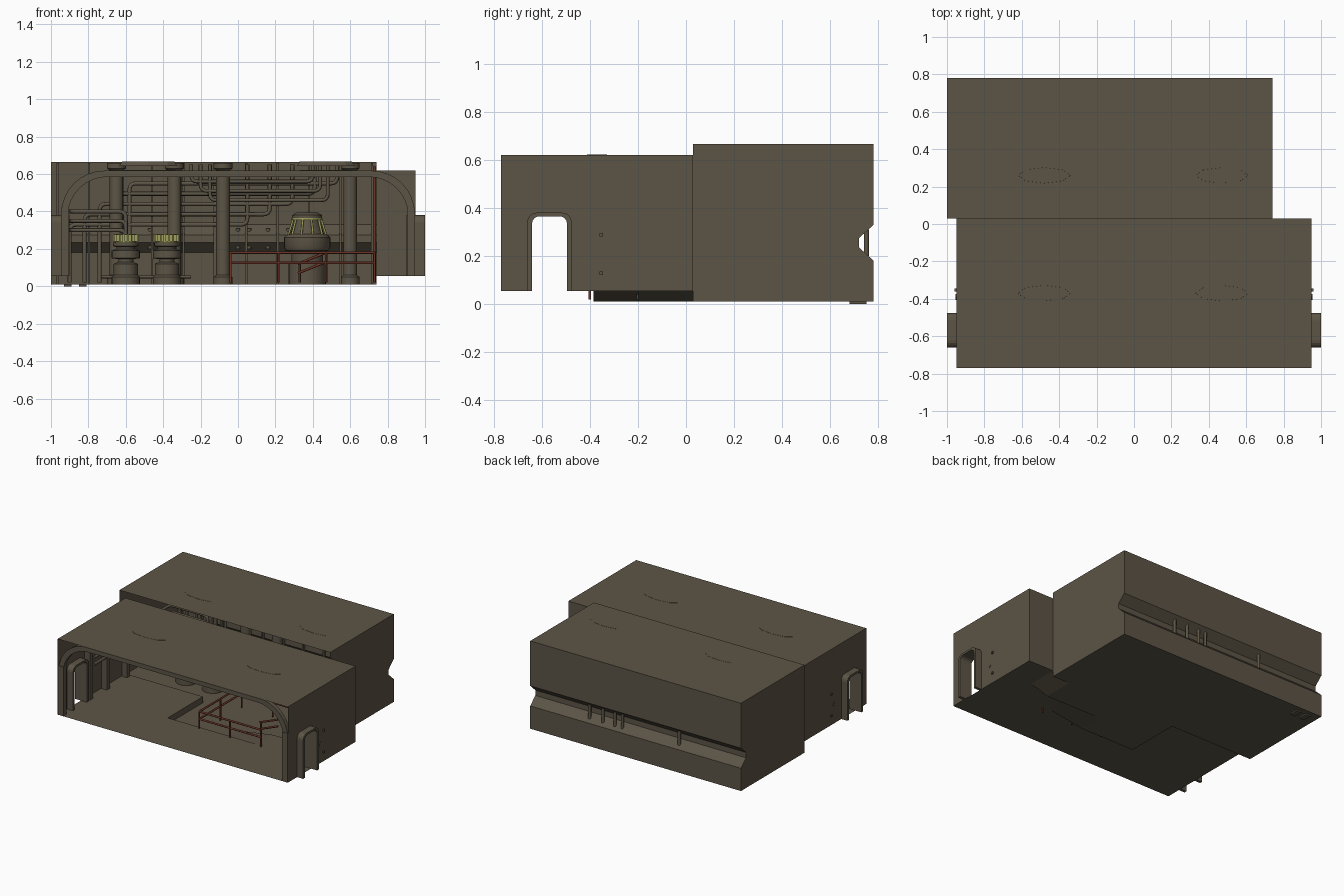
import bpy, bmesh, math
from mathutils import Vector

cube = bpy.data.objects.get("Cube")
if cube:
    bpy.data.objects.remove(cube, do_unlink=True)


def material(name, rgb):
    m = bpy.data.materials.new(name)
    m.use_nodes = True
    m.diffuse_color = (*rgb, 1)
    m.node_tree.nodes["Principled BSDF"].inputs["Base Color"].default_value = (*rgb, 1)
    return m


STONE = material("olive brown", (0.107, 0.089, 0.061))
RED = material("rust red", (0.15, 0.035, 0.02))
LIME = material("pale yellow green", (0.35, 0.35, 0.11))


def finish(name, bm, mat, smooth=False):
    me = bpy.data.meshes.new(name)
    bm.to_mesh(me)
    bm.free()
    me.materials.append(mat)
    ob = bpy.data.objects.new(name, me)
    bpy.context.collection.objects.link(ob)
    if smooth:
        bpy.ops.object.select_all(action='DESELECT')
        ob.select_set(True)
        bpy.context.view_layer.objects.active = ob
        bpy.ops.object.shade_smooth_by_angle(angle=0.6)
    return ob


def sheet(name, pts, normal):
    """Single flat panel whose normal points along the given direction."""
    bm = bmesh.new()
    f = bm.faces.new([bm.verts.new(p) for p in pts])
    f.normal_update()
    if f.normal.dot(Vector(normal)) < 0:
        f.normal_flip()
    return finish(name, bm, STONE)


def level(name, x0, x1, y0, y1, z, up, z1=None):
    z1 = z if z1 is None else z1
    return sheet(name, [(x0, y0, z), (x1, y0, z1), (x1, y1, z1), (x0, y1, z)], (0, 0, up))


def box(name, x0, x1, y0, y1, z0, z1, mat=STONE):
    bm = bmesh.new()
    bmesh.ops.create_cube(bm, size=1)
    for v in bm.verts:
        v.co = ((x0 + x1) / 2 + v.co.x * (x1 - x0), (y0 + y1) / 2 + v.co.y * (y1 - y0),
                (z0 + z1) / 2 + v.co.z * (z1 - z0))
    return finish(name, bm, mat)


def lathe(name, x, y, profile, mat=STONE, sides=24):
    """Turned part from (radius, height) pairs."""
    bm = bmesh.new()
    rings = [[bm.verts.new((x + r * math.cos(math.tau * i / sides),
                            y + r * math.sin(math.tau * i / sides), z)) for i in range(sides)]
             for r, z in profile]
    for a, b in zip(rings, rings[1:]):
        for i in range(sides):
            j = (i + 1) % sides
            bm.faces.new((a[i], a[j], b[j], b[i]))
    bm.faces.new(rings[0][::-1])
    bm.faces.new(rings[-1])
    return finish(name, bm, mat, True)


def pipe(name, pts, r, mat=STONE, bend=0.035):
    """Round tube with rounded elbows."""
    pts = [Vector(p) for p in pts]
    path = [pts[0]]
    for a, b, c in zip(pts, pts[1:], pts[2:]):
        p, q = b + (a - b).normalized() * bend, b + (c - b).normalized() * bend
        path += [p * (1 - t) ** 2 + b * 2 * t * (1 - t) + q * t * t for t in (0, .25, .5, .75, 1)]
    path.append(pts[-1])
    cu = bpy.data.curves.new(name, 'CURVE')
    cu.dimensions = '3D'
    cu.bevel_depth, cu.bevel_resolution, cu.use_fill_caps = r, 2, True
    s = cu.splines.new('POLY')
    s.points.add(len(path) - 1)
    for sp, p in zip(s.points, path):
        sp.co = (*p, 1)
    cu.materials.append(mat)
    ob = bpy.data.objects.new(name, cu)
    bpy.context.collection.objects.link(ob)


def ring_solid(name, outer, inner, a0, a1, place):
    """Open band between two matching outlines, extruded between a0 and a1."""
    bm = bmesh.new()
    rows = [[bm.verts.new(place(a, *p)) for p in line]
            for a, line in ((a0, outer), (a1, outer), (a1, inner), (a0, inner))]
    n = len(outer)
    for k in range(4):
        r, s = rows[k], rows[(k + 1) % 4]
        for i in range(n - 1):
            bm.faces.new((r[i], r[i + 1], s[i + 1], s[i]))
    for i in (0, n - 1):
        bm.faces.new([r[i] for r in rows])
    bmesh.ops.recalc_face_normals(bm, faces=bm.faces)
    return finish(name, bm, STONE)


def door_line(y0, y1, top, r):
    """Doorway outline in y and z with rounded upper corners."""
    arc = [math.pi / 2 * i / 4 for i in range(5)]
    return ([(y0, .055)] + [(y0 + r - r * math.cos(a), top - r + r * math.sin(a)) for a in arc]
            + [(y1 - r + r * math.sin(a), top - r + r * math.cos(a)) for a in arc] + [(y1, .055)])


# Front hall shell: roof, floor with a sunken bay, end walls with doorways
F, S, B = -.77, .03, .78
level("front_roof", -.95, .95, F, S, .62, 1)
sheet("front_floor", [(x, y, .055) for x, y in (
    (-.95, F), (.95, F), (.95, S), (.74, S), (.74, -.2), (.43, -.2), (.43, -.385),
    (-.31, -.385), (-.31, S), (-.95, S))], (0, 0, -1))
hole = door_line(-.64, -.495, .365, .03)
frame = door_line(-.66, -.475, .38, .04)
for side, s in (("left", 1), ("right", -1)):
    wall = [(F, .055)] + hole + [(S, .055), (S, .62), (F, .62)]
    sheet(side + "_end_wall", [(s * .95, y, z) for y, z in wall], (s, 0, 0))
    ring_solid(side + "_door_frame", frame, hole, s * .9, s * 1.0, lambda a, y, z: (a, y, z))
    bm = bmesh.new()
    bmesh.ops.create_cube(bm, size=.024)
    for v in bm.verts:
        x, y, z = v.co
        v.co = (s * .95 + x * .3, -.39 + (y - z) * .7, .2 + (y + z) * .7)
    finish(side + "_wall_diamond", bm, STONE)
    for z in (.12, .28):
        box(side + "_wall_bolt", s * .955 - .006, s * .955 + .006, -.36, -.345, z, z + .015)
sheet("hall_back_return", [(.74, S, .055), (.95, S, .055), (.95, S, .62), (.74, S, .62)], (0, 1, 0))
level("bay_floor", -.31, .14, -.385, -.2, .01, -1)
level("bay_ramp", .14, .43, -.385, -.2, .01, -1, .055)
level("bay_rear_floor", -.31, .6, -.2, S, .01, -1)
level("bay_side_slope", .6, .74, -.2, S, .01, -1, .055)
sheet("bay_right_wall", [(-.31, -.385, .01), (-.31, S, .01), (-.31, S, .055), (-.31, -.385, .055)], (-1, 0, 0))

# Rear hall shell with a bevelled groove along the back
level("rear_roof", -1, .74, S, B, .665, 1)
level("rear_floor", -1, .74, S, B, .01, -1)
groove = [(B, .01), (B, .18), (.72, .235), (.72, .275), (B, .33), (B, .665)]
for (ya, za), (yb, zb) in zip(groove, groove[1:]):
    sheet("back_wall_band", [(-1, ya, za), (.74, ya, za), (.74, yb, zb), (-1, yb, zb)],
          (0, zb - za, ya - yb))
for x, s in ((-1, -1), (.74, 1)):
    sheet("rear_end_wall", [(x, y, z) for y, z in [(S, .01)] + groove + [(S, .665)]], (s, 0, 0))
for x in (.27, .16, .06, 0, -.47):
    pipe("groove_pipe", [(x, .75, .2), (x, .75, .31)], .011)
for x in (-.93, -.85):
    box("small_foot", x, x + .04, .68, .75, 0, .012)

# Curved ceiling ribs and their wall posts
for y in (-.75, -.44, -.24, 0):
    arcs = [math.pi / 2 * i / 8 for i in range(9)]
    lines = []
    for x, r, top in ((.945, .23, .618), (.91, .21, .585)):
        right = [(x - r + r * math.cos(a), top - r + r * math.sin(a)) for a in arcs]
        lines.append(right + [(-px, pz) for px, pz in reversed(right)])
    ring_solid("ceiling_rib", lines[0], lines[1], y - .015, y + .015, lambda a, x, z: (x, a, z))
    for s in (-1, 1):
        box("rib_post", s * .925 - .022, s * .925 + .022, y - .018, y + .018, .055, .42)

# Ceiling lamps, eight sided
for y, z in ((-.37, .6), (.26, .645)):
    for x in (-.48, .47):
        bm = bmesh.new()
        bmesh.ops.create_cone(bm, cap_ends=True, segments=8, radius1=.155, radius2=.14, depth=.022)
        for v in bm.verts:
            v.co = (x + v.co.x, y + v.co.y * .3, z + .01 + v.co.z)
        finish("ceiling_lamp", bm, STONE)

# Rear hall columns, wall ribs and pipework
for x in (-.65, -.34, -.08, .6):
    lathe("column", x, .58, [(.05, .01), (.05, .05), (.037, .06), (.037, .62), (.05, .63), (.05, .66)], sides=16)
for i in range(11):
    x = -.97 + i * .168
    box("back_wall_rib", x, x + .012, .7, .72, .01, .66)
for i in range(5):
    z = .33 + i * .055
    pipe("wall_pipe", [(-.9 + i * .08, .68, .02), (-.9 + i * .08, .68, z), (.05 + i * .12, .68, z),
                       (.05 + i * .12, .68, .65)], .011)
for i in range(3):
    pipe("upper_pipe", [(-.25 + i * .05, .64, .65), (-.25 + i * .05, .64, .56 - i * .05),
                        (.4 + i * .04, .64, .56 - i * .05), (.4 + i * .04, .64, .65)], .01)
    z = .3 + i * .05
    pipe("side_pipe", [(-.91, -.4, z), (-.91, .5, z), (-.6, .5, z), (-.6, .5, .02)], .011)

# Two pumps with toothed caps
for x in (-.6, -.38):
    lathe("pump", x, .25, [(.075, .01), (.075, .05), (.065, .06), (.065, .12), (.04, .13), (.04, .145),
                           (.075, .15), (.075, .19), (.05, .2), (.05, .21), (.068, .215), (.068, .235)])
    lathe("pump_cap", x, .25, [(.055, .235), (.055, .28)], LIME)
    for k in range(16):
        a = math.tau * k / 16
        cx, cy = x + .06 * math.cos(a), .25 + .06 * math.sin(a)
        box("cap_tooth", cx - .008, cx + .008, cy - .008, cy + .008, .24, .276, LIME)
    pipe("pump_outlet", [(x - .13, .25, .05), (x + .13, .25, .05)], .008)

# Large vessel with lit bars around its neck
lathe("vessel", .37, .3, [(.1, .01), (.1, .12), (.085, .13), (.085, .185), (.115, .19), (.125, .21),
                          (.125, .26), (.11, .275), (.09, .28), (.065, .36), (.08, .365), (.08, .38), (.055, .395)])
for k in range(10):
    a = math.tau * k / 10
    c, d = math.cos(a), math.sin(a)
    pipe("vessel_bar", [(.37 + .1 * c, .3 + .1 * d, .275), (.37 + .073 * c, .3 + .073 * d, .365)], .006, LIME)
lathe("vessel_band", .37, .3, [(.083, .355), (.083, .364)], LIME)


# Safety railings with posts
def railing(points, base=.055, top=.18):
    for h in (top, top - .055):
        pipe("hand_rail", [(x, y, h) for x, y in points], .007, RED, .01)
    for (xa, ya), (xb, yb) in zip(points, points[1:]):
        n = max(1, round(math.hypot(xb - xa, yb - ya) / .26))
        for i in range(n + 1):
            x, y = xa + (xb - xa) * i / n, ya + (yb - ya) * i / n
            pipe("rail_post", [(x, y, base), (x, y, top)], .006, RED)


railing([(.47, -.4), (-.04, -.4), (-.04, .1), (.73, .1)], .02)
for h in (.18, .13):
    pipe("ramp_rail", [(.47, -.2, h), (.32, -.2, h - .06)], .007, RED)
pipe("ramp_rail_post", [(.33, -.2, .02), (.33, -.2, .13)], .006, RED)
pipe("red_riser", [(.73, .12, .02), (.73, .12, .64)], .009, RED)
